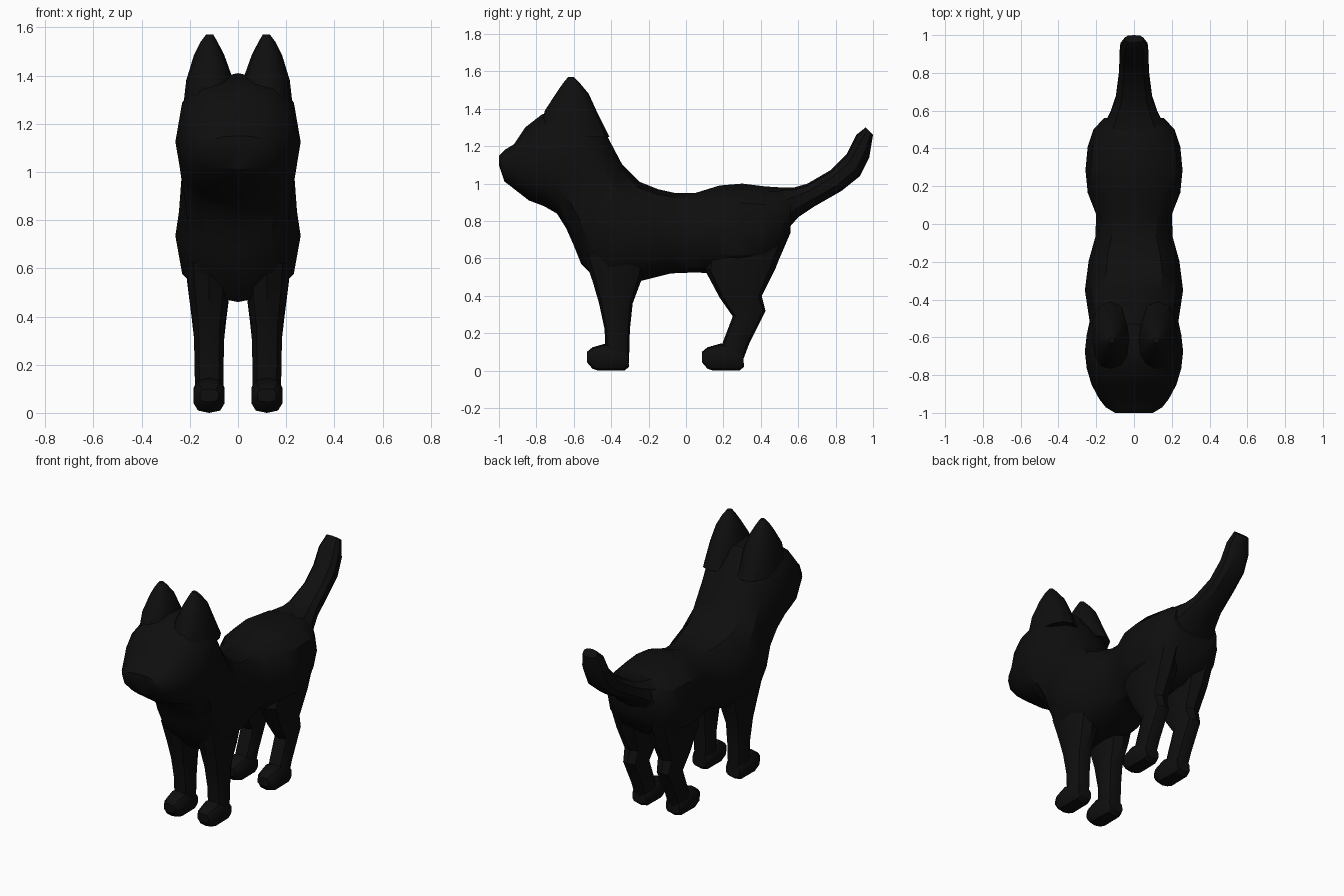
import bpy
import bmesh
from math import cos, sin, tau, copysign

default_cube = bpy.data.objects.get("Cube")
if default_cube:
    bpy.data.objects.remove(default_cube, do_unlink=True)

# Black coat
coat = bpy.data.materials.new("black_coat")
coat.use_nodes = True
coat_colour = (0.0045, 0.0045, 0.0045, 1)
coat.diffuse_color = coat_colour
coat.node_tree.nodes["Principled BSDF"].inputs["Base Color"].default_value = coat_colour


def rounded(value, power):
    """Squares off a circle coordinate: lower power gives a boxier section."""
    return copysign(abs(value) ** power, value)


def loft(name, sections, x=0, sides=12, power=0.8, dy=0, flip=1):
    """Skins closed rings. Each section is (y, z, y, z, half width[, x]):
    two opposite points on the side outline and the width between them."""
    bm = bmesh.new()
    rings = []
    for y0, z0, y1, z1, width, *centre in sections:
        cx = centre[0] if centre else x
        ring = []
        for i in range(sides):
            angle = tau * i / sides
            along = rounded(cos(angle), power) / 2
            across = rounded(sin(angle), power) * width
            ring.append(bm.verts.new((
                flip * (cx + across),
                dy + (y0 + y1) / 2 + (y0 - y1) * along,
                (z0 + z1) / 2 + (z0 - z1) * along)))
        rings.append(ring)
    for lower, upper in zip(rings, rings[1:]):
        for i in range(sides):
            j = (i + 1) % sides
            bm.faces.new((lower[i], lower[j], upper[j], upper[i]))
    bm.faces.new(rings[0])
    bm.faces.new(rings[-1])
    bmesh.ops.recalc_face_normals(bm, faces=bm.faces)
    mesh = bpy.data.meshes.new(name)
    bm.to_mesh(mesh)
    bm.free()
    mesh.materials.append(coat)
    part = bpy.data.objects.new(name, mesh)
    bpy.context.collection.objects.link(part)
    bpy.ops.object.select_all(action="DESELECT")
    part.select_set(True)
    bpy.context.view_layer.objects.active = part
    bpy.ops.object.shade_smooth_by_angle(angle=0.6)
    return part


# Head, neck and torso in one skin, from nose to rump: top point, bottom point
loft("head_and_torso", [
    (-1, 1.15, -1, 1.1, .1),
    (-.97, 1.18, -.97, 1.01, .15),
    (-.92, 1.21, -.93, .98, .185),
    (-.86, 1.3, -.84, .91, .225),
    (-.77, 1.37, -.76, .88, .25),
    (-.66, 1.41, -.69, .84, .26),
    (-.53, 1.4, -.64, .76, .25),
    (-.43, 1.27, -.6, .67, .235),
    (-.34, 1.1, -.56, .57, .245),
    (-.25, 1.01, -.45, .46, .26),
    (-.15, .97, -.24, .48, .24),
    (-.06, .95, -.08, .52, .205),
    (.05, .95, .05, .525, .2),
    (.18, .99, .15, .52, .245),
    (.3, 1, .27, .51, .257),
    (.42, .985, .4, .53, .245),
    (.5, .98, .5, .6, .215),
    (.56, .95, .56, .74, .16),
])

# Tail, sweeping up and back
loft("tail", [
    (.5, .98, .53, .74, .17),
    (.58, .98, .6, .82, .13),
    (.65, 1, .69, .88, .1),
    (.77, 1.07, .83, .96, .082),
    (.86, 1.16, .93, 1.04, .08),
    (.91, 1.26, .98, 1.14, .075),
    (.96, 1.3, 1, 1.26, .05),
], sides=10)

# Outlines shared by left and right: front point, back point, half width
ear = [
    (-.79, 1.25, -.41, 1.25, .105, .125),
    (-.755, 1.39, -.47, 1.37, .098, .117),
    (-.69, 1.49, -.52, 1.48, .063, .12),
    (-.655, 1.54, -.57, 1.54, .035, .12),
    (-.63, 1.57, -.6, 1.57, .015, .118),
]
front_leg = [
    (-.55, .62, -.2, .62, .1),
    (-.5, .48, -.24, .48, .085),
    (-.465, .36, -.285, .36, .067),
    (-.435, .22, -.3, .22, .063),
    (-.43, .04, -.305, .04, .06),
]
rear_leg = [
    (.13, .68, .53, .68, .1),
    (.1, .54, .48, .55, .095),
    (.18, .39, .405, .4, .075),
    (.25, .29, .425, .32, .064),
    (.2, .16, .34, .15, .062),
    (.16, .04, .295, .03, .06),
]
paw = [
    (0, .1, 0, .045, .04),
    (.03, .125, .03, .01, .058),
    (.1, .145, .06, 0, .067),
    (.19, .13, .2, 0, .062),
    (.22, .1, .225, .02, .05),
]

for side, flip in (("left", 1), ("right", -1)):
    loft(side + "_ear", ear, power=.9, flip=flip)
    for place, leg, paw_tip in (("front", front_leg, -.53),
                                ("rear", rear_leg, .085)):
        label = f"{side}_{place}"
        loft(label + "_leg", leg, x=.12, sides=10, flip=flip)
        loft(label + "_paw", paw, x=.12, sides=10, power=.7, dy=paw_tip, flip=flip)
